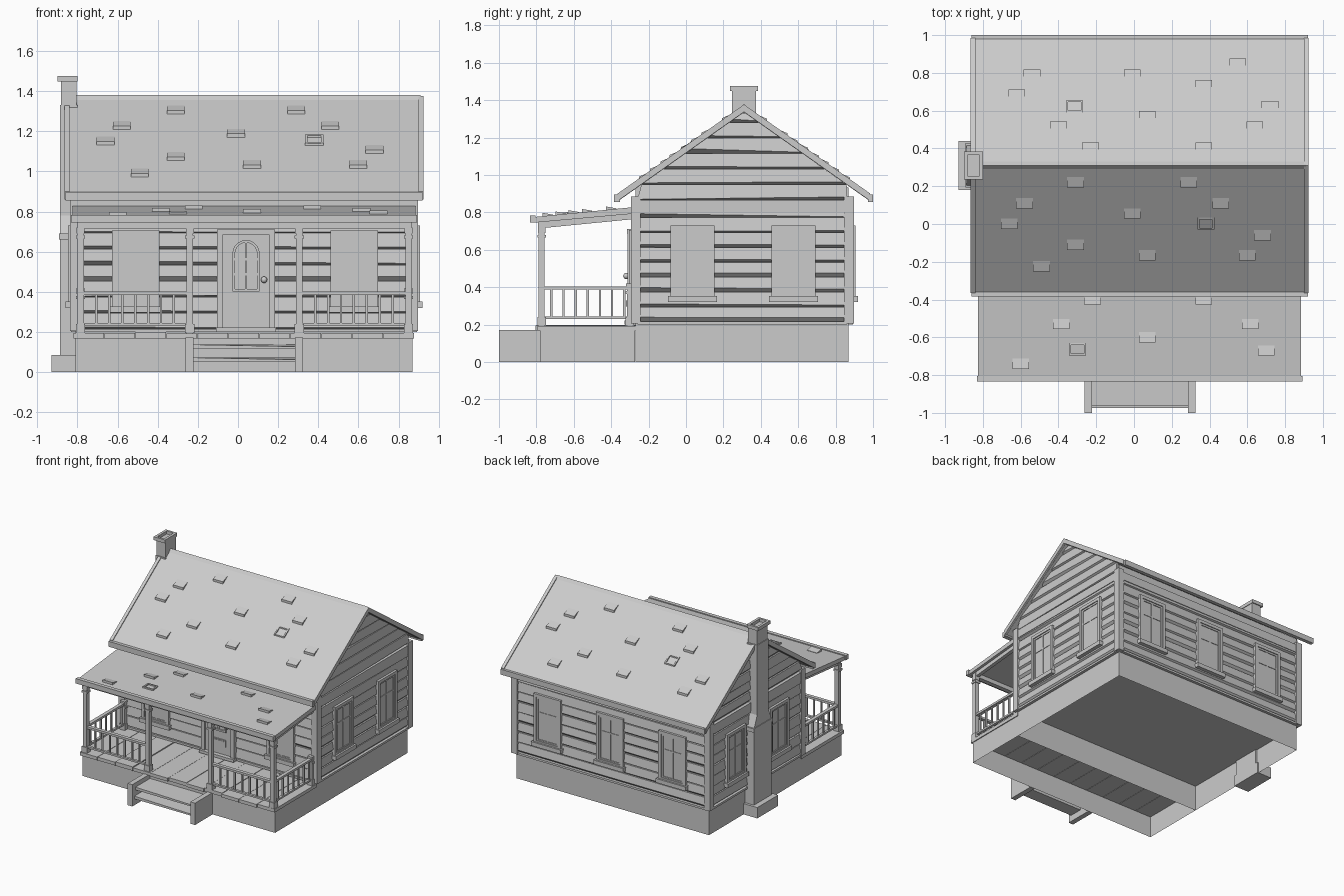
import bpy, bmesh, math, random

if "Cube" in bpy.data.objects:
    bpy.data.objects.remove(bpy.data.objects["Cube"])
random.seed(4)

grey = bpy.data.materials.new("plain grey")
grey.diffuse_color = (0.6, 0.6, 0.6, 1)
grey.use_nodes = True
grey.node_tree.nodes["Principled BSDF"].inputs["Base Color"].default_value = grey.diffuse_color


def finish(bm, name):
    bmesh.ops.recalc_face_normals(bm, faces=bm.faces)
    me = bpy.data.meshes.new(name)
    bm.to_mesh(me)
    bm.free()
    me.materials.append(grey)
    ob = bpy.data.objects.new(name, me)
    bpy.context.scene.collection.objects.link(ob)
    return ob


def loft(bm, a, b, caps=(True, True)):
    va, vb = [bm.verts.new(p) for p in a], [bm.verts.new(p) for p in b]
    n = len(a)
    for i in range(n):
        bm.faces.new((va[i], va[(i + 1) % n], vb[(i + 1) % n], vb[i]))
    if caps[0]:
        bm.faces.new(va[::-1])
    if caps[1]:
        bm.faces.new(vb)


def rect(x0, x1, y0, y1, z):
    return [(x0, y0, z), (x1, y0, z), (x1, y1, z), (x0, y1, z)]


def box(bm, x0, x1, y0, y1, z0, z1, bottom=True):
    loft(bm, rect(x0, x1, y0, y1, z0), rect(x0, x1, y0, y1, z1), (bottom, True))


def extrude_x(bm, yz, x0, x1):
    loft(bm, [(x0, y, z) for y, z in yz], [(x1, y, z) for y, z in yz])


# Wall frames: u along the wall, o outwards, z up
front = lambda u, o, z: (u, -0.27 - o, z)
back = lambda u, o, z: (u, 0.87 + o, z)
right = lambda u, o, z: (0.87 + o, u, z)
left = lambda u, o, z: (-0.81 - o, u, z)


def plate(bm, w, uz, o0, o1):
    loft(bm, [w(u, o0, z) for u, z in uz], [w(u, o1, z) for u, z in uz])


def wbox(bm, w, u0, u1, z0, z1, o1, o0=0.0):
    plate(bm, w, [(u0, z0), (u1, z0), (u1, z1), (u0, z1)], o0, o1)


def frame(bm, w, u0, u1, z0, z1, t, o):
    wbox(bm, w, u0, u0 + t, z0, z1, o)
    wbox(bm, w, u1 - t, u1, z0, z1, o)
    wbox(bm, w, u0 + t, u1 - t, z1 - t, z1, o)
    wbox(bm, w, u0 + t, u1 - t, z0, z0 + t, o)


# Open-bottomed foundations
bm = bmesh.new()
box(bm, -0.81, 0.87, -0.27, 0.87, 0, 0.2, False)
finish(bm, "house_foundation")
bm = bmesh.new()
box(bm, -0.81, 0.87, -0.78, -0.272, 0, 0.17, False)
finish(bm, "porch_foundation")

# House core
bm = bmesh.new()
extrude_x(bm, [(-0.27, 0.2), (0.87, 0.2), (0.87, 0.93), (0.31, 1.335), (-0.27, 0.93)], -0.81, 0.87)
finish(bm, "house_walls")


# Uneven clapboards
def board(bm, w, z0, z1, ends):
    loops = []
    for side in (0, 1):
        j = random.uniform(0.004, 0.026)
        prof = [(-0.002, z0), (0.021, z0 + j), (0.012, z1), (-0.002, z1)]
        loops.append([w(ends(z)[side], o, z) for o, z in prof])
    loft(bm, *loops)


def gable_ends(z):
    h = max(0.004, (1.335 - z) / 0.706)
    return max(-0.26, 0.31 - h), min(0.86, 0.31 + h)


for name, w, a, b in (("front", front, -0.8, 0.86), ("back", back, -0.8, 0.86),
                      ("right", right, -0.26, 0.86), ("left", left, -0.26, 0.86)):
    bm = bmesh.new()
    for i in range(8):
        board(bm, w, 0.215 + i * 0.0795, 0.215 + (i + 1) * 0.0795, lambda z: (a, b))
    if w in (right, left):
        for i in range(6):
            z = 0.865 + i * 0.083
            board(bm, w, z, min(z + 0.083, 1.33), gable_ends)
    finish(bm, name + "_siding")
    bm = bmesh.new()
    wbox(bm, w, a, b, 0.8, 0.865, 0.024)
    wbox(bm, w, a, b, 0.2, 0.216, 0.022)
    finish(bm, name + "_trim")

# Corner boards
bm = bmesh.new()
for x0, x1 in ((-0.837, -0.785), (0.845, 0.897)):
    for y0, y1 in ((-0.295, -0.243), (0.845, 0.897)):
        box(bm, x0, x1, y0, y1, 0.205, 0.885)
finish(bm, "corner_boards")


# Windows
def window(name, w, c, dz=0.0):
    bm = bmesh.new()
    z0, z1 = 0.34 + dz, 0.73 + dz
    frame(bm, w, c - 0.118, c + 0.118, z0, z1, 0.024, 0.036)
    wbox(bm, w, c - 0.1, c + 0.1, z0 + 0.01, z1 - 0.01, 0.023)
    frame(bm, w, c - 0.094, c + 0.094, z0 + 0.02, z1 - 0.024, 0.014, 0.029)
    wbox(bm, w, c - 0.006, c + 0.006, z0 + 0.02, z1 - 0.03, 0.027)
    wbox(bm, w, c - 0.085, c + 0.085, z0 + 0.24, z0 + 0.25, 0.027)
    wbox(bm, w, c - 0.13, c + 0.13, z0 - 0.02, z0 + 0.012, 0.05)
    finish(bm, name + "_window")


for u in (-0.51, 0.58):
    window("front", front, u, -0.024)
for u in (-0.51, 0.035, 0.58):
    window("back", back, u)
for u in (0.035, 0.575):
    window("right", right, u)
    window("left", left, u)

# Door with arched panes, knob and letter plate
bm = bmesh.new()
wbox(bm, front, -0.09, 0.17, 0.21, 0.69, 0.027)
wbox(bm, front, -0.105, -0.075, 0.2, 0.705, 0.042)
wbox(bm, front, 0.155, 0.185, 0.2, 0.705, 0.042)
wbox(bm, front, -0.105, 0.185, 0.685, 0.71, 0.045)
wbox(bm, front, -0.11, 0.19, 0.2, 0.222, 0.06)
finish(bm, "door")
bm = bmesh.new()


def arch(r):
    e = r - 0.055
    pts = [(0.04 + r * math.cos(t), 0.59 + r * math.sin(t)) for t in [math.pi * k / 10 for k in range(11)]]
    return [(0.04 + r, 0.415 - e)] + pts + [(0.04 - r, 0.415 - e)]


po, pi = arch(0.068), arch(0.055)
for i in range(len(po)):
    k = (i + 1) % len(po)
    plate(bm, front, [po[i], po[k], pi[k], pi[i]], 0.02, 0.038)
wbox(bm, front, 0.034, 0.046, 0.41, 0.65, 0.035)
for z in (0.482, 0.557):
    wbox(bm, front, -0.018, 0.098, z, z + 0.012, 0.034)
finish(bm, "door_panes")
bm = bmesh.new()
wbox(bm, front, -0.015, 0.105, 0.285, 0.34, 0.034)
wbox(bm, front, 0.0, 0.09, 0.325, 0.332, 0.038)
finish(bm, "letter_plate")
bpy.ops.mesh.primitive_uv_sphere_add(segments=12, ring_count=8, radius=0.016, location=(0.13, -0.32, 0.46))
knob = bpy.context.object
knob.name = "door_knob"
knob.data.materials.append(grey)
bpy.ops.object.shade_smooth_by_angle()

# Main roof, rake boards, fascias and ridge
roof = lambda d: [(-0.365, 0.897 - d), (0.31, 1.373 - d), (0.985, 0.897 - d),
                  (0.985, 0.86 - d * 0.3), (0.31, 1.336 - d * 0.3), (-0.365, 0.86 - d * 0.3)]
bm = bmesh.new()
extrude_x(bm, roof(0.004), -0.85, 0.91)
finish(bm, "main_roof")
bm = bmesh.new()
for x0, x1 in ((-0.865, -0.84), (0.9, 0.925)):
    extrude_x(bm, roof(-0.004), x0, x1)
finish(bm, "rake_boards")
bm = bmesh.new()
box(bm, -0.86, 0.92, -0.385, -0.352, 0.855, 0.897)
box(bm, -0.86, 0.92, 0.972, 1.0, 0.855, 0.897)
extrude_x(bm, [(0.29, 1.357), (0.31, 1.38), (0.33, 1.357)], -0.82, 0.91)
finish(bm, "fascias_and_ridge")

# Porch roof
bm = bmesh.new()
extrude_x(bm, [(-0.815, 0.745), (-0.815, 0.775), (-0.26, 0.83), (-0.26, 0.795)], -0.825, 0.885)
box(bm, -0.832, 0.892, -0.835, -0.805, 0.745, 0.783)
finish(bm, "porch_roof")
bm = bmesh.new()
box(bm, -0.8, 0.865, -0.79, -0.755, 0.715, 0.748)
for x in (-0.785, 0.85):
    extrude_x(bm, [(-0.78, 0.715), (-0.27, 0.765), (-0.27, 0.797), (-0.78, 0.75)], x - 0.014, x + 0.014)
finish(bm, "porch_beams")


# Shingle tabs: wedges thick at the lower edge, and framed gaps
def tab(bm, x, y, zf, d, hole=False):
    def wedge(x0, x1, ya, yb, ha, hb):
        lo, hi, s = y - d * ya, y + d * yb, -0.004
        prof = [(lo, zf(lo) + s), (lo, zf(lo) + ha), (hi, zf(hi) + hb), (hi, zf(hi) + s)]
        extrude_x(bm, prof, x0, x1)
    if hole:
        wedge(x - 0.045, x - 0.034, 0.03, 0.035, 0.012, 0.008)
        wedge(x + 0.034, x + 0.045, 0.03, 0.035, 0.012, 0.008)
        wedge(x - 0.034, x + 0.034, 0.03, -0.02, 0.01, 0.01)
        wedge(x - 0.034, x + 0.034, -0.025, 0.035, 0.01, 0.008)
    else:
        wedge(x - 0.044, x + 0.044, 0.027, 0.028, 0.018, 0.003)


main_z = lambda y: 1.369 - 0.705 * abs(y - 0.31)
porch_z = lambda y: 0.775 + 0.099 * (y + 0.815)
main_tabs = [(-0.31, 0.22), (0.29, 0.22), (-0.58, 0.11), (0.46, 0.11), (-0.01, 0.055), (-0.66, 0),
             (0.68, -0.06), (-0.31, -0.11), (0.07, -0.165), (0.6, -0.165), (-0.49, -0.225)]
bm = bmesh.new()
for x, y in main_tabs:
    tab(bm, x, y, main_z, 1)
    tab(bm, 0.06 - x, 0.625 - y, main_z, -1)
tab(bm, 0.38, 0.0, main_z, 1, True)
tab(bm, -0.315, 0.625, main_z, -1, True)
for x, y in [(-0.22, -0.4), (0.37, -0.4), (-0.385, -0.53), (0.615, -0.53), (0.07, -0.6), (0.7, -0.67), (-0.6, -0.74)]:
    tab(bm, x, y, porch_z, 1)
tab(bm, -0.3, -0.665, porch_z, 1, True)
finish(bm, "roof_shingles")

# Chimney: footing, wide base, shoulder, shaft and hollow cap
bm = bmesh.new()
box(bm, -0.93, -0.8, 0.18, 0.44, 0, 0.085)
prof = [(0.2, 0.08), (0.42, 0.08), (0.42, 0.68), (0.38, 0.78), (0.38, 1.33), (0.24, 1.33), (0.24, 0.78), (0.2, 0.68)]
extrude_x(bm, prof, -0.887, -0.8)
box(bm, -0.892, -0.8, 0.192, 0.428, 0.66, 0.69)
loft(bm, rect(-0.882, -0.805, 0.245, 0.375, 1.32), rect(-0.882, -0.805, 0.245, 0.375, 1.45))
rings = [rect(-0.9, -0.8, 0.235, 0.385, 1.448), rect(-0.9, -0.8, 0.235, 0.385, 1.475),
         rect(-0.88, -0.82, 0.252, 0.368, 1.475), rect(-0.88, -0.82, 0.252, 0.368, 1.451)]
for i in range(4):
    loft(bm, rings[i], rings[(i + 1) % 4], (False, False))
bmesh.ops.remove_doubles(bm, verts=bm.verts, dist=0.0001)
finish(bm, "chimney")

# Porch deck boards
bm = bmesh.new()
n = 11
for i in range(n):
    x = -0.82 + 1.7 * i / n
    box(bm, x, x + 1.7 / n - 0.003, -0.8 + random.uniform(-0.005, 0.01), -0.27, 0.168, 0.196 + random.uniform(-0.003, 0.003))
finish(bm, "porch_deck")

# Posts with square bases and capitals
bm = bmesh.new()
spots = [(x, -0.772) for x in (-0.785, -0.24, 0.305, 0.85)] + [(-0.785, -0.3), (0.85, -0.3)]
for x, y in spots:
    h = 0.72 if y < -0.5 else 0.42
    for r, z0, z1 in ((0.0165, 0.19, h), (0.023, 0.195, 0.24), (0.023, h - 0.055, h - 0.04), (0.02, h - 0.03, h)):
        box(bm, x - r, x + r, y - r, y + r, z0, z1)
finish(bm, "porch_posts")

# Railings
bm = bmesh.new()
for x0, x1 in ((-0.77, -0.255), (0.32, 0.835)):
    for z0, z1, r in ((0.385, 0.402, 0.014), (0.23, 0.244, 0.01)):
        box(bm, x0, x1, -0.772 - r, -0.772 + r, z0, z1)
    for i in range(1, 8):
        x = x0 + (x1 - x0) * i / 8
        box(bm, x - 0.006, x + 0.006, -0.778, -0.766, 0.24, 0.39)
for x in (-0.785, 0.85):
    for z0, z1, r in ((0.388, 0.405, 0.014), (0.23, 0.244, 0.01)):
        box(bm, x - r, x + r, -0.76, -0.3, z0, z1)
    for i in range(7):
        y = -0.72 + i * 0.065
        box(bm, x - 0.006, x + 0.006, y - 0.006, y + 0.006, 0.24, 0.39)
finish(bm, "railings")

# Front steps
bm = bmesh.new()
for x0, x1 in ((-0.262, -0.222), (0.285, 0.325)):
    box(bm, x0, x1, -1.0, -0.78, 0, 0.172)
for y0, y1, z in ((-0.975, -0.87, 0.05), (-0.96, -0.78, 0.115)):
    loft(bm, rect(-0.225, 0.29, y0, y1, z),
         [(-0.225, y0, z + 0.022), (0.29, y0, z + 0.012), (0.29, y1, z + 0.022), (-0.225, y1, z + 0.022)])
finish(bm, "front_steps")
